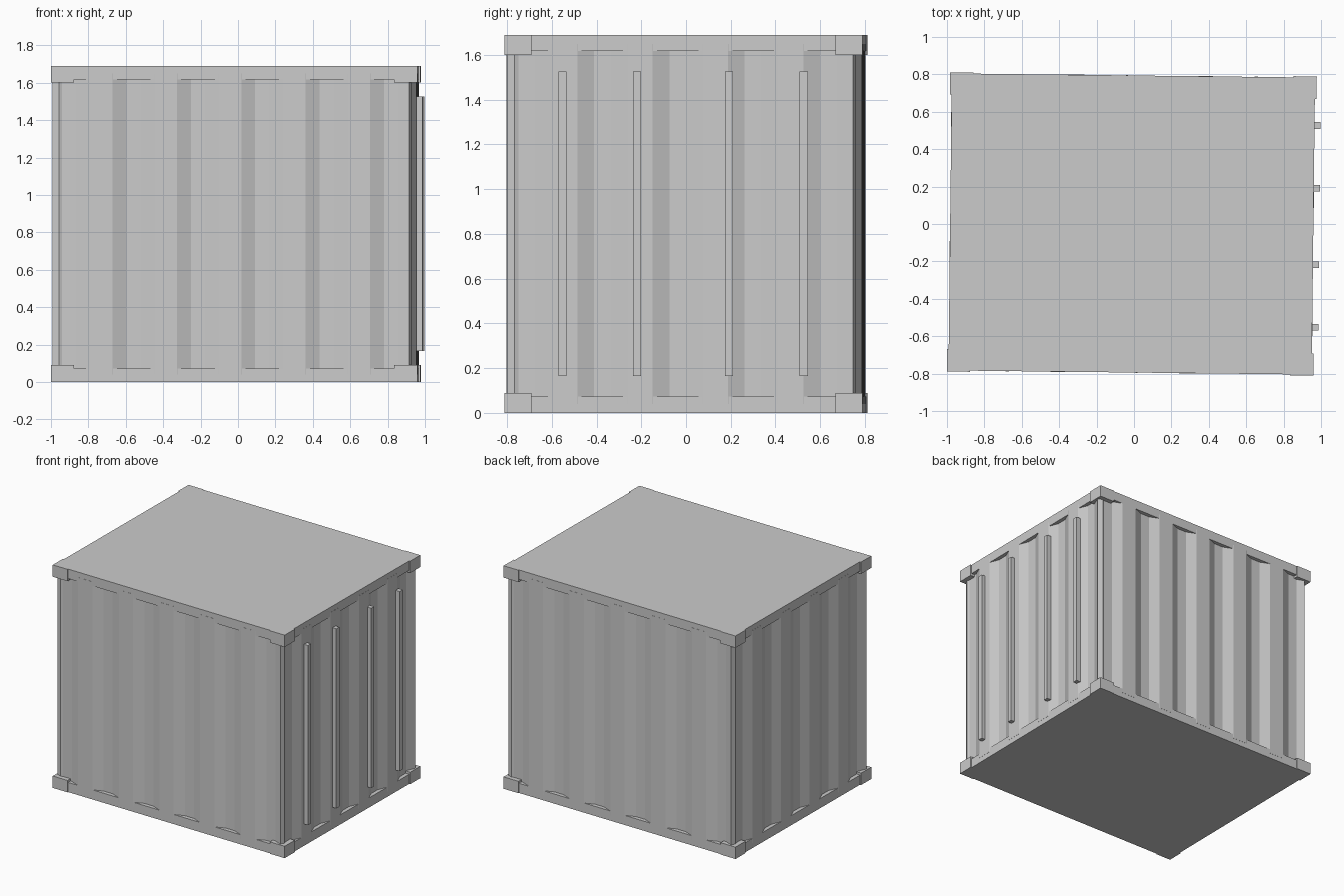
import bpy, bmesh, math
from mathutils import Matrix

if "Cube" in bpy.data.objects:
    bpy.data.objects.remove(bpy.data.objects["Cube"])

HX, HY, H = 0.971, 0.794, 1.69          # half sizes of the body, full height
PLACE = Matrix.Translation((-0.012, 0, 0)) @ Matrix.Rotation(-0.0115, 4, 'Z')


def finish(name, bm):
    bmesh.ops.recalc_face_normals(bm, faces=bm.faces)
    mesh = bpy.data.meshes.new(name)
    bm.to_mesh(mesh)
    bm.free()
    ob = bpy.data.objects.new(name, mesh)
    ob.matrix_world = PLACE
    bpy.context.collection.objects.link(ob)
    return ob


def box(name, x0, x1, y0, y1, z0, z1):
    bm = bmesh.new()
    m = Matrix.Translation(((x0 + x1) / 2, (y0 + y1) / 2, (z0 + z1) / 2)) \
        @ Matrix.Diagonal((abs(x1 - x0), abs(y1 - y0), z1 - z0, 1))
    bmesh.ops.create_cube(bm, size=1, matrix=m)
    return finish(name, bm)


def corrugation(end, first, pitch, count):
    """Outline of one wall as (along, recess depth) pairs, cut at +-end."""
    knots = []
    for k in range(count):
        c = first + k * pitch
        knots += [(c - 0.112, 0), (c - 0.038, 0.03), (c + 0.038, 0.03), (c + 0.112, 0)]

    def depth(u):
        for (a, da), (b, db) in zip(knots, knots[1:]):
            if a <= u <= b:
                return da + (db - da) * (u - a) / (b - a)
        return 0

    inner = [p for p in knots if -end + 0.005 < p[0] < end - 0.005]
    return [(-end, depth(-end))] + inner + [(end, depth(end))]


# corrugated walls: one closed outline with cut corners, extruded upwards
long_wall = corrugation(0.935, -0.881, 0.344, 6)
short_wall = corrugation(0.757, -0.70, 0.337, 5)
half = [(u, -HY - 0.001 + d) for u, d in long_wall]
half += [(HX + 0.001 - d, u) for u, d in short_wall]
outline = half + [(-x, -y) for x, y in half]
bm = bmesh.new()
face = bm.faces.new([bm.verts.new((x, y, 0.04)) for x, y in outline])
up = bmesh.ops.extrude_face_region(bm, geom=[face])
bmesh.ops.translate(bm, vec=(0, 0, H - 0.08),
                    verts=[g for g in up["geom"] if isinstance(g, bmesh.types.BMVert)])
finish("corrugated_walls", bm)

# floor and roof frames
box("floor_frame", -HX, HX, -HY, HY, 0, 0.073)
box("roof_frame", -HX, HX, -HY, HY, 1.618, H)

# corner blocks
for sx in (-1, 1):
    for sy in (-1, 1):
        for level, z in (("bottom", 0), ("top", 1.6)):
            box(f"corner_block_{level}", sx * 0.855, sx * 0.98,
                sy * 0.68, sy * 0.8, z, z + 0.09)

# door locking bars on the right end
for y in (-0.541, -0.207, 0.203, 0.538):
    box("locking_bar", 0.968, 1.004, y - 0.018, y + 0.018, 0.165, 1.527)
